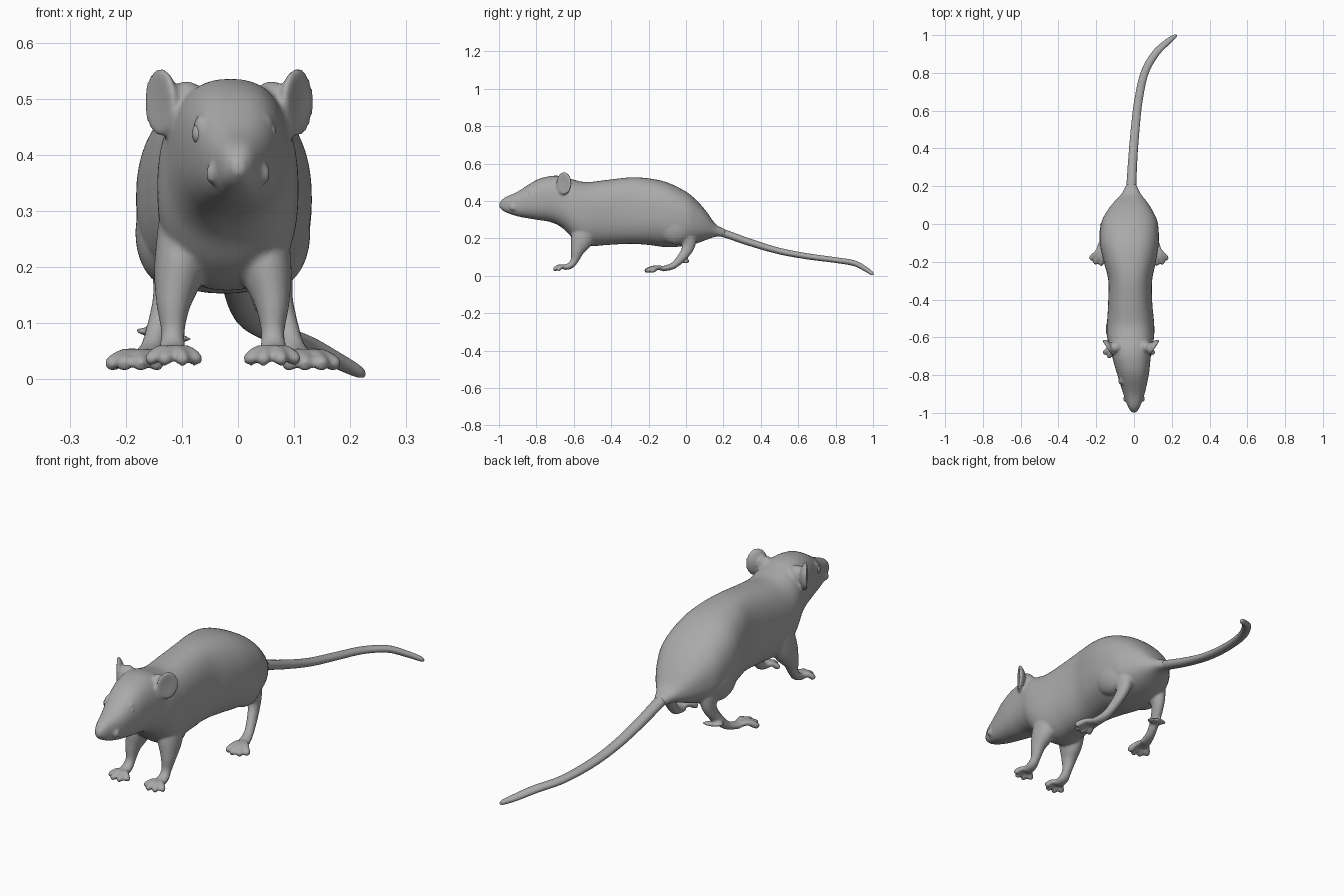
import bpy, bmesh
from math import sin, cos, pi, radians, copysign
from mathutils import Vector, Matrix

cube = bpy.data.objects.get("Cube")
if cube:
    bpy.data.objects.remove(cube, do_unlink=True)

MID = -0.027  # the trunk sits slightly off centre

grey = bpy.data.materials.new("fur_grey")
grey.use_nodes = True
colour = (0.4, 0.4, 0.4, 1)
grey.diffuse_color = colour
grey.node_tree.nodes["Principled BSDF"].inputs["Base Color"].default_value = colour


def smooth_rows(rows, steps=6):
    """Catmull-Rom through every column of the rows."""
    out = []
    for i in range(len(rows) - 1):
        a, b = rows[max(i - 1, 0)], rows[i]
        c, d = rows[i + 1], rows[min(i + 2, len(rows) - 1)]
        for s in range(steps):
            t = s / steps
            out.append([0.5 * (2 * q + (r - p) * t + (2 * p - 5 * q + 4 * r - w) * t * t
                               + (3 * q - p - 3 * r + w) * t ** 3)
                        for p, q, r, w in zip(a, b, c, d)])
    return out + [list(rows[-1])]


def tube(bm, rows, upright=False, power=2.0, sides=32):
    """Closed loft; each row is x, y, z, side radius, other radius."""
    rows = smooth_rows(rows)
    rings = []
    for i, (x, y, z, ru, rv) in enumerate(rows):
        ahead, behind = rows[min(i + 1, len(rows) - 1)], rows[max(i - 1, 0)]
        t = Vector(ahead[:3]) - Vector(behind[:3])
        t = Vector((0, 1, 0)) if upright else t.normalized()
        u = (Vector((1, 0, 0)) - t * t.x).normalized()
        v = t.cross(u)
        ring = []
        for k in range(sides):
            c, s = cos(2 * pi * k / sides), sin(2 * pi * k / sides)
            c = copysign(abs(c) ** (2 / power), c)
            s = copysign(abs(s) ** (2 / power), s)
            ring.append(bm.verts.new(Vector((x, y, z)) + u * (c * ru) + v * (s * rv)))
        rings.append(ring)
    for a, b in zip(rings, rings[1:]):
        for k in range(sides):
            j = (k + 1) % sides
            bm.faces.new((a[k], a[j], b[j], b[k]))
    bm.faces.new(rings[0][::-1])
    bm.faces.new(rings[-1])


def blob(bm, centre, size, turn=0.0, cup=0.0, axis='Z'):
    """Ellipsoid, optionally cupped into a dish opening along its own x."""
    new = bmesh.ops.create_uvsphere(bm, u_segments=32, v_segments=20, radius=1)["verts"]
    place = Matrix.Translation(centre) @ Matrix.Rotation(turn, 4, axis)
    for v in new:
        bend = cup * (v.co.y ** 2 + v.co.z ** 2 - 0.5)
        v.co = place @ Vector((v.co.x * size[0] + bend, v.co.y * size[1], v.co.z * size[2]))


def finish(bm, name):
    bmesh.ops.recalc_face_normals(bm, faces=bm.faces)
    for f in bm.faces:
        f.smooth = True
    mesh = bpy.data.meshes.new(name)
    bm.to_mesh(mesh)
    bm.free()
    mesh.materials.append(grey)
    ob = bpy.data.objects.new(name, mesh)
    bpy.context.collection.objects.link(ob)
    return ob


def foot(bm, side, base, heading, spread, length, thick):
    """Four humped toes fanned out from the end of a paw."""
    x, y, z = base
    for k in (-1.5, -0.5, 0.5, 1.5):
        a = radians(heading + k * spread)
        reach = length * (1 - 0.08 * abs(k))
        rows = []
        for part, lift, r in ((0, 0, 1), (0.5, 0.006, 0.9), (0.8, -0.006, 1.1),
                              (0.96, -0.013, 0.85), (1, -0.015, 0.35)):
            rows.append((MID + side * (x + sin(a) * reach * part),
                         y - cos(a) * reach * part, z + lift, r * thick, r * thick))
        tube(bm, rows, sides=12)


body = bmesh.new()

# Head and trunk: y, centre x, half width, bottom, top
trunk = [
    (-0.999, 0, 0.010, 0.367, 0.388), (-0.97, 0, 0.030, 0.343, 0.418),
    (-0.90, 0, 0.056, 0.318, 0.450), (-0.80, -0.005, 0.083, 0.300, 0.512),
    (-0.72, -0.012, 0.099, 0.286, 0.534), (-0.66, -0.016, 0.110, 0.255, 0.532),
    (-0.60, -0.018, 0.124, 0.198, 0.514), (-0.53, -0.018, 0.125, 0.160, 0.501),
    (-0.42, -0.02, 0.117, 0.165, 0.513), (-0.30, -0.02, 0.116, 0.171, 0.526),
    (-0.20, -0.022, 0.138, 0.165, 0.521), (-0.10, -0.025, 0.156, 0.153, 0.499),
    (0.00, -0.024, 0.151, 0.160, 0.450), (0.06, -0.022, 0.126, 0.174, 0.400),
    (0.11, -0.019, 0.093, 0.193, 0.343), (0.16, -0.015, 0.051, 0.209, 0.275),
    (0.21, -0.014, 0.026, 0.208, 0.248)]
tube(body, [(x, y, (lo + hi) / 2, w, (hi - lo) / 2) for y, x, w, lo, hi in trunk],
     upright=True, power=2.4, sides=48)

# Limbs: offset from the middle, y, z, side radius, depth radius
front_leg = [(0.068, -0.53, 0.27, 0.048, 0.070), (0.079, -0.558, 0.19, 0.044, 0.060),
             (0.088, -0.580, 0.135, 0.031, 0.037), (0.089, -0.595, 0.085, 0.021, 0.022),
             (0.090, -0.618, 0.055, 0.024, 0.018), (0.090, -0.655, 0.044, 0.027, 0.014)]
hind_leg = [(0.090, -0.02, 0.26, 0.045, 0.080), (0.093, 0.010, 0.19, 0.034, 0.048),
            (0.101, 0.008, 0.145, 0.024, 0.032), (0.114, -0.025, 0.095, 0.021, 0.024),
            (0.128, -0.070, 0.053, 0.021, 0.018), (0.142, -0.125, 0.037, 0.028, 0.014)]
for side in (-1, 1):
    for leg in (front_leg, hind_leg):
        tube(body, [(MID + side * o, y, z, a, b) for o, y, z, a, b in leg])
    foot(body, side, (0.088, -0.640, 0.045), 0, 30, 0.074, 0.0125)
    foot(body, side, (0.142, -0.115, 0.038), 12, 19, 0.110, 0.0135)
    # Haunch
    blob(body, (MID + side * 0.098, -0.055, 0.262), (0.058, 0.100, 0.095))

    # Ear dish with its root
    ear_x = -0.016
    blob(body, (ear_x + side * 0.118, -0.650, 0.494), (0.015, 0.048, 0.061),
         turn=-side * radians(33), cup=side * 0.012)
    blob(body, (ear_x + side * 0.076, -0.652, 0.484), (0.036, 0.034, 0.048))

    # Muzzle corner and brow
    blob(body, (side * 0.048, -0.925, 0.366), (0.009, 0.016, 0.018))
    blob(body, (-0.007 + side * 0.058, -0.822, 0.446), (0.014, 0.030, 0.028))

# Tuft around the right heel
blob(body, (-0.133, -0.005, 0.079), (0.052, 0.024, 0.009), turn=radians(10), axis='Y')

animal = finish(body, "head_body_and_limbs")
fuse = animal.modifiers.new("fuse", 'REMESH')
fuse.mode = 'VOXEL'
fuse.voxel_size = 0.006
fuse.use_smooth_shade = True
soften = animal.modifiers.new("soften", 'SMOOTH')
soften.factor = 0.5
soften.iterations = 6

# Tail
tail = bmesh.new()
tube(tail, [(-0.015, 0.13, 0.246, 0.026, 0.022), (-0.014, 0.20, 0.228, 0.026, 0.021),
            (-0.006, 0.35, 0.176, 0.024, 0.019), (0.006, 0.50, 0.132, 0.023, 0.017),
            (0.023, 0.65, 0.104, 0.022, 0.016), (0.056, 0.80, 0.084, 0.021, 0.015),
            (0.112, 0.90, 0.067, 0.020, 0.015), (0.172, 0.96, 0.036, 0.017, 0.013),
            (0.214, 0.992, 0.014, 0.011, 0.010), (0.225, 0.999, 0.006, 0.003, 0.003)], sides=24)
finish(tail, "tail")

# Eyes
for side, label in ((-1, "right"), (1, "left")):
    eye = bmesh.new()
    blob(eye, (-0.007 + side * 0.063, -0.832, 0.438), (0.012, 0.016, 0.018))
    finish(eye, label + "_eye")
